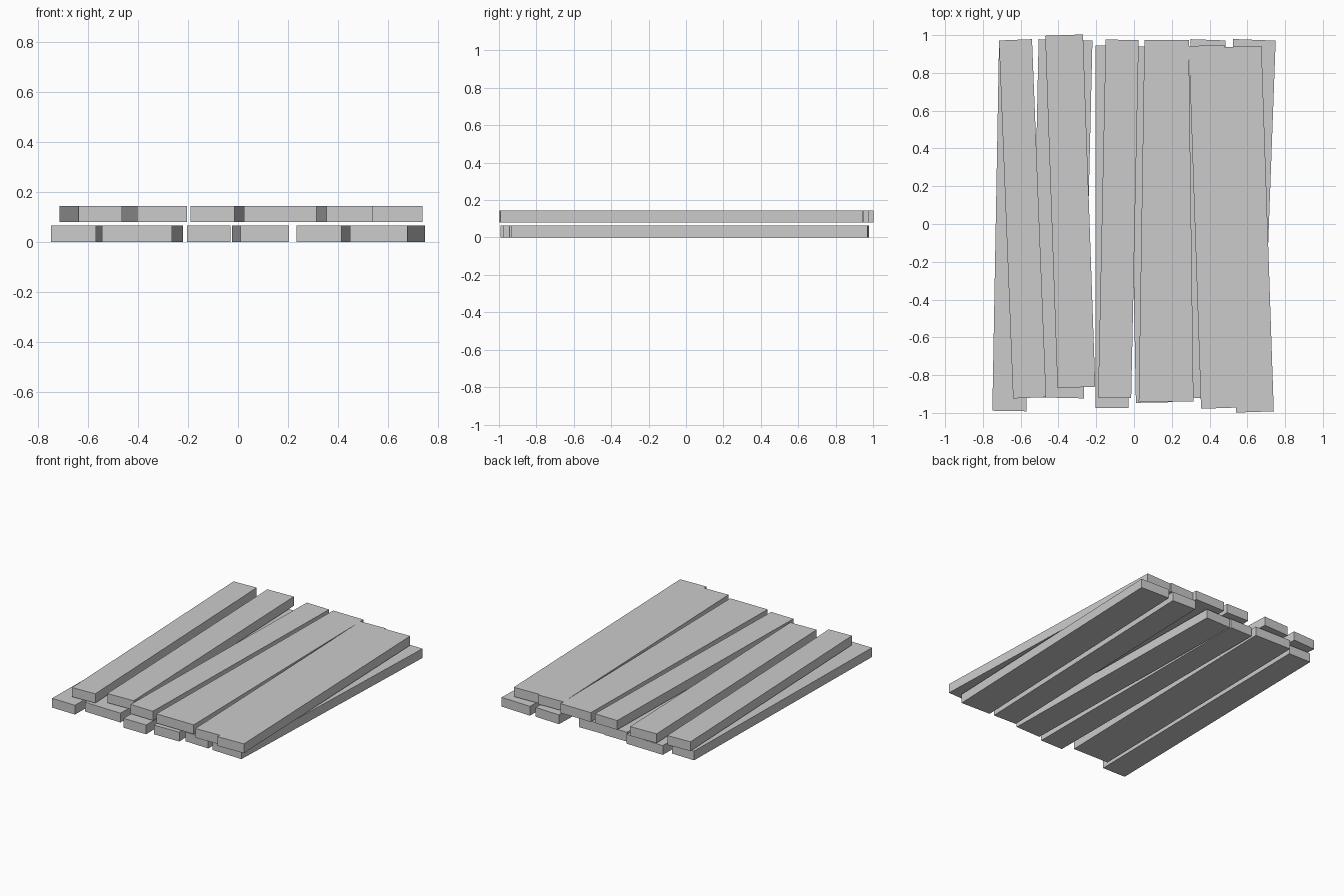
import bpy
import bmesh

# Remove the default object
default_cube = bpy.data.objects.get("Cube")
if default_cube:
    bpy.data.objects.remove(default_cube, do_unlink=True)

# Single plain grey material
grey = bpy.data.materials.new("plain_grey")
grey.use_nodes = True
grey_colour = (0.6, 0.6, 0.6, 1)
grey.diffuse_color = grey_colour
grey.node_tree.nodes["Principled BSDF"].inputs["Base Color"].default_value = grey_colour

THICKNESS = 0.065


def plank(name, front, back, bottom):
    """Board between two ends, each given as left x, right x and middle y."""
    front_left, front_right, front_y = front
    back_left, back_right, back_y = back
    # Square the ends to the direction in which the board leans
    lean = (back_left + back_right - front_left - front_right) / 2
    slope = lean / (back_y - front_y)
    front_skew = slope * (front_right - front_left) / 2
    back_skew = slope * (back_right - back_left) / 2
    outline = [
        (front_left, front_y + front_skew),
        (front_right, front_y - front_skew),
        (back_right, back_y - back_skew),
        (back_left, back_y + back_skew),
    ]
    bm = bmesh.new()
    base = bm.faces.new([bm.verts.new((x, y, bottom)) for x, y in outline])
    extruded = bmesh.ops.extrude_face_region(bm, geom=[base])["geom"]
    raised = [item for item in extruded if isinstance(item, bmesh.types.BMVert)]
    bmesh.ops.translate(bm, verts=raised, vec=(0, 0, THICKNESS))
    bmesh.ops.recalc_face_normals(bm, faces=bm.faces)
    mesh = bpy.data.meshes.new(name)
    bm.to_mesh(mesh)
    bm.free()
    mesh.materials.append(grey)
    board = bpy.data.objects.new(name, mesh)
    bpy.context.scene.collection.objects.link(board)
    return board


# Lower layer, from the right side to the left
lower_planks = [
    ((-0.75, -0.57, -0.99), (-0.715, -0.54, 0.93)),
    ((-0.545, -0.265, -0.92), (-0.505, -0.22, 0.975)),
    ((-0.205, -0.03, -0.975), (-0.205, -0.03, 0.945)),
    ((0.01, 0.205, -0.945), (-0.025, 0.17, 0.94)),
    ((0.235, 0.415, -0.92), (0.3, 0.485, 0.975)),
    ((0.45, 0.68, -0.93), (0.525, 0.75, 0.975)),
]

# Upper layer, from the right side to the left
upper_planks = [
    ((-0.64, -0.465, -0.92), (-0.715, -0.54, 0.975)),
    ((-0.405, -0.205, -0.865), (-0.47, -0.27, 1)),
    ((-0.19, -0.015, -0.92), (-0.15, 0.025, 0.975)),
    ((0.025, 0.315, -0.94), (0.055, 0.29, 0.975)),
    ((0.355, 0.54, -0.975), (0.29, 0.48, 0.945)),
    ((0.54, 0.74, -0.995), (0.48, 0.675, 0.94)),
]

for layer, planks, height in (("lower", lower_planks, 0), ("upper", upper_planks, 0.08)):
    for number, (front, back) in enumerate(planks, start=1):
        plank(f"{layer}_plank_{number}", front, back, height)
